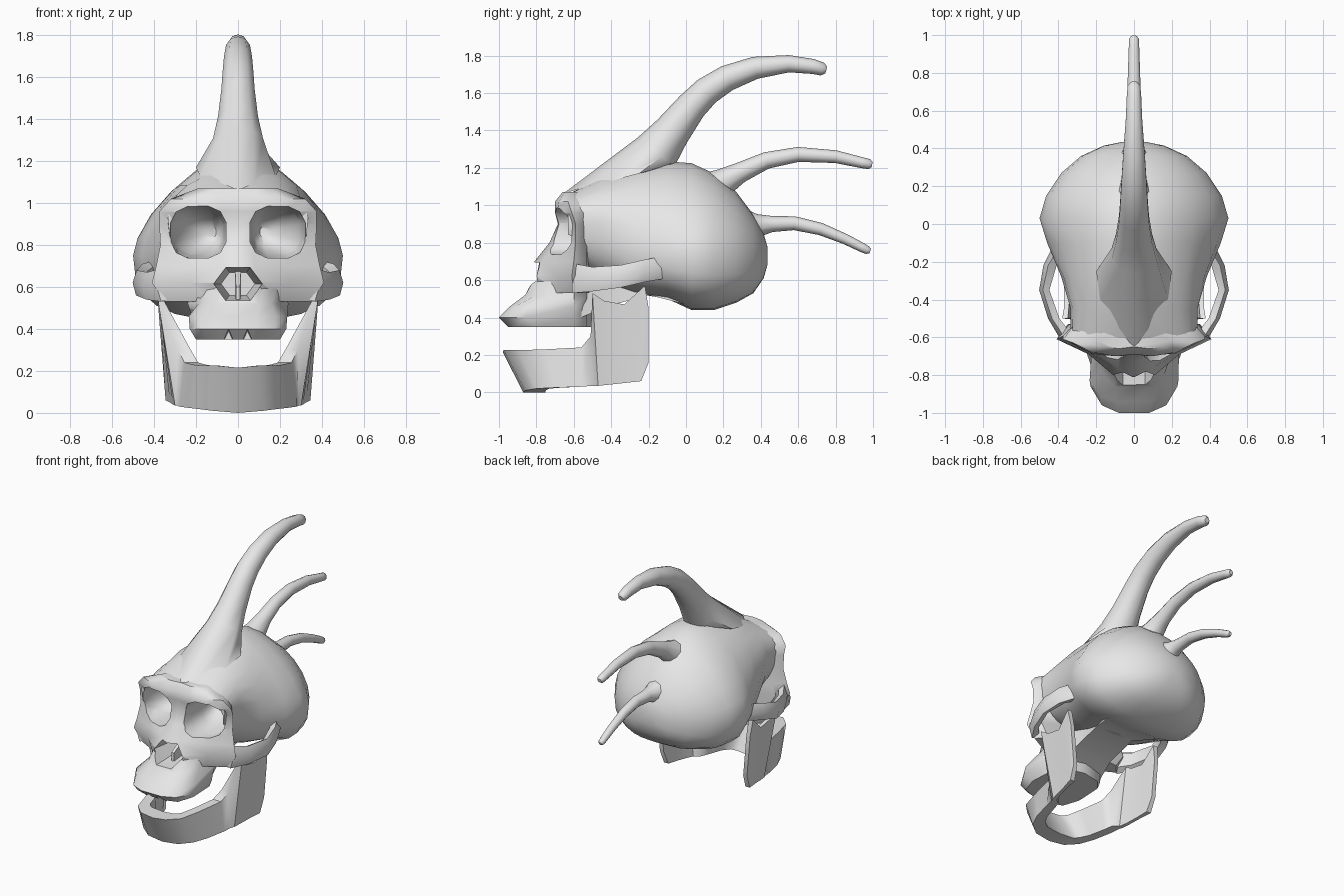
import bpy
import bmesh
from math import cos, sin, pi
from mathutils import Vector

start_cube = bpy.data.objects.get("Cube")
if start_cube:
    bpy.data.objects.remove(start_cube, do_unlink=True)

BONE = (0.8, 0.8, 0.8, 1.0)
bone = bpy.data.materials.new("bone grey")
bone.use_nodes = True
bone.diffuse_color = BONE
bone.node_tree.nodes["Principled BSDF"].inputs["Base Color"].default_value = BONE
parts = []


def loft(name, rings, keep=True):
    """Closed skin through rings that all have the same number of points."""
    bm = bmesh.new()
    loops = [[bm.verts.new(point) for point in ring] for ring in rings]
    for low, high in zip(loops, loops[1:]):
        for i in range(len(low)):
            j = (i + 1) % len(low)
            bm.faces.new((low[i], low[j], high[j], high[i]))
    bm.faces.new(loops[0])
    bm.faces.new(loops[-1])
    bmesh.ops.recalc_face_normals(bm, faces=bm.faces)
    mesh = bpy.data.meshes.new(name)
    bm.to_mesh(mesh)
    bm.free()
    obj = bpy.data.objects.new(name, mesh)
    bpy.context.collection.objects.link(obj)
    mesh.materials.append(bone)
    if keep:
        parts.append(obj)
    else:
        obj.hide_render = True
    return obj


def flip(points):
    return [(-x, y, z) for x, y, z in points]


def mirrored_ring(half):
    """Complete a half outline whose first and last points lie on the midline."""
    return half + flip(half[1:-1])[::-1]


def cut(target, cutters):
    bpy.context.view_layer.objects.active = target
    for cutter in cutters:
        mod = target.modifiers.new("cut", "BOOLEAN")
        mod.operation = "DIFFERENCE"
        mod.solver = "EXACT"
        mod.object = cutter
        bpy.ops.object.modifier_apply(modifier=mod.name)


# Cranium: cross-sections from brow to back of head, narrower above the temples
def head_ring(y, bottom, top, width, wide_z, roundness, sides=24):
    ring = []
    for i in range(sides):
        a = 2 * pi * i / sides
        c, s = cos(a), sin(a)
        power = 2 / roundness if s > 0 else 2 / 2.7
        rise = (top - wide_z) if s > 0 else (bottom - wide_z)
        x = width * abs(c) ** power * (1 if c > 0 else -1)
        ring.append((x, y, wide_z + rise * abs(s) ** power))
    return ring


cranium = loft("cranium", [head_ring(*row) for row in (
    (-.63, .72, 1.06, .335, .93, 2.2),
    (-.45, .58, 1.15, .335, .92, 2.1),
    (-.28, .53, 1.205, .385, .78, 2.1),
    (-.1, .5, 1.235, .46, .75, 1.65),
    (.03, .44, 1.225, .5, .75, 1.55),
    (.15, .44, 1.17, .465, .74, 1.65),
    (.27, .48, 1.07, .385, .72, 1.8),
    (.36, .53, .95, .28, .72, 2),
    (.415, .61, .85, .16, .72, 2),
    (.435, .68, .78, .06, .72, 2))])


# Face: horizontal outlines from cheeks to brow
def face_ring(z, middle, *outline):
    side_x = outline[-1][0]
    half = [(0, middle, z)] + [(x, y, z) for x, y in outline]
    return mirrored_ring(half + [(side_x - .06, -.53, z), (0, -.5, z)])


face = loft("face", [face_ring(*row) for row in (
    (.53, -.80, (.12, -.78), (.22, -.67), (.35, -.60)),
    (.62, -.83, (.11, -.80), (.24, -.69), (.41, -.61)),
    (.70, -.81, (.08, -.77), (.22, -.69), (.39, -.60)),
    (.80, -.73, (.05, -.71), (.20, -.66), (.37, -.59)),
    (.90, -.685, (.05, -.68), (.20, -.66), (.375, -.59)),
    (.96, -.69, (.08, -.70), (.22, -.69), (.375, -.61)),
    (1.02, -.69, (.10, -.70), (.22, -.68), (.32, -.63)),
    (1.07, -.65, (.08, -.66), (.15, -.65), (.19, -.62)))])


# Upper jaw
upper_jaw = loft("upper_jaw", [face_ring(*row) for row in (
    (.35, -.95, (.07, -.95), (.16, -.92), (.20, -.80), (.19, -.6)),
    (.40, -1.0, (.08, -1.0), (.17, -.96), (.23, -.86), (.21, -.6)),
    (.46, -.94, (.09, -.94), (.18, -.91), (.235, -.83), (.22, -.6)),
    (.52, -.86, (.10, -.86), (.16, -.80), (.19, -.72), (.24, -.6)),
    (.64, -.80, (.08, -.79), (.14, -.73), (.20, -.68), (.22, -.6)))])


# Eye sockets, nose opening and gaps between the front teeth
def funnel(name, steps, wide, high, sides, squareness=1):
    """Cutter running back along y; each step is x, y, z, scale."""
    outline = []
    for i in range(sides):
        a = 2 * pi * (i + .5) / sides
        s, c = sin(a), cos(a)
        outline.append((wide * s * abs(s) ** (squareness - 1),
                        high * c * abs(c) ** (squareness - 1)))
    return loft(name, [[(x + u * size, y, z + v * size) for u, v in outline]
                       for x, y, z, size in steps], keep=False)


cutters = []
for side in (-1, 1):
    cutters.append(funnel("socket_cutter", (
        (side * .19, -.9, .865, 1.05), (side * .19, -.62, .86, 1),
        (side * .18, -.5, .86, .85), (side * .15, -.4, .86, .55),
        (side * .13, -.36, .86, .2)), .135, .125, 12, .75))
    cutters.append(funnel("tooth_gap_cutter", (
        (side * .045, -1.1, .36, 1), (side * .045, -.9, .36, .6)), .04, -.05, 3))
cutters.append(funnel("nose_cutter", (
    (0, -.95, .615, 1.05), (0, -.78, .615, 1), (0, -.58, .615, .7)), .115, .09, 6))
for bone_part in (cranium, face, upper_jaw):
    cut(bone_part, cutters)
for cutter in cutters:
    bpy.data.objects.remove(cutter, do_unlink=True)


# Nasal septum and skull base
def slab(y, half_width, bottom, top):
    return [(-half_width, y, bottom), (half_width, y, bottom),
            (half_width, y, top), (-half_width, y, top)]


loft("nasal_septum", [slab(-.75, .01, .53, .6), slab(-.56, .015, .53, .7)])
loft("skull_base", [slab(-.56, .18, .4, .68), slab(-.42, .15, .46, .68),
                    slab(-.2, .15, .52, .7), slab(.0, .22, .47, .7)])


# Cheek arches
def arch_ring(x, y, z, tall, thick):
    return [(x - thick, y, z - tall * .7), (x + thick * .4, y, z - tall),
            (x + thick, y, z), (x + thick * .3, y, z + tall), (x - thick, y, z + tall * .7)]


arch = [arch_ring(*row) for row in (
    (.35, -.61, .61, .08, .04),
    (.425, -.5, .605, .065, .03),
    (.475, -.35, .62, .06, .027),
    (.445, -.22, .65, .06, .035),
    (.37, -.1, .67, .06, .05))]
loft("left_cheek_arch", arch)
loft("right_cheek_arch", [flip(ring) for ring in arch])


# Lower jaw: upright sections from chin to hinge
def jaw_section(top, bottom, inset):
    top, bottom = Vector(top), Vector(bottom)
    shift = Vector((inset[0], inset[1], 0))
    return [tuple(p) for p in (bottom, top, top + shift, bottom + shift)]


half_jaw = [jaw_section(*row) for row in (
    ((.1, -.975, .225), (.12, -.86, .01), (-.01, .11)),
    ((.175, -.9, .225), (.2, -.8, .02), (-.05, .07)),
    ((.215, -.75, .23), (.245, -.7, .025), (-.06, .03)),
    ((.255, -.56, .24), (.28, -.56, .03), (-.065, 0)),
    ((.285, -.51, .3), (.29, -.5, .035), (-.06, 0)),
    ((.38, -.5, .53), (.3, -.47, .035), (-.03, 0)),
    ((.37, -.44, .49), (.31, -.42, .04), (-.025, 0)),
    ((.37, -.33, .47), (.325, -.33, .05), (-.025, 0)),
    ((.385, -.22, .57), (.345, -.24, .06), (-.035, 0)),
    ((.375, -.2, .45), (.35, -.2, .16), (-.03, 0)))]
chin = jaw_section((0, -.98, .215), (0, -.87, 0), (0, .12))
loft("lower_jaw", [flip(s) for s in half_jaw[::-1]] + [chin] + half_jaw)


# Horns: tapered tubes that bend backwards along the midline
def horn(name, path, base=None, sides=10):
    centres = [Vector((0, y, z)) for y, z, radius in path]
    rings = [base] if base else []
    for i, (centre, row) in enumerate(zip(centres, path)):
        ahead = centres[min(i + 1, len(path) - 1)]
        behind = centres[max(i - 1, 0)]
        along = (ahead - behind).normalized()
        up = Vector((0, -along.z, along.y))
        ring = []
        for k in range(sides):
            a = 2 * pi * k / sides
            ring.append(tuple(centre + row[2] * (up * cos(a) + Vector((sin(a), 0, 0)))))
        rings.append(ring)
    loft(name, rings)


forehead_plate = mirrored_ring([
    (0, -.66, 1.06), (.08, -.55, 1.095), (.18, -.4, 1.13),
    (.2, -.25, 1.17), (.1, -.14, 1.2), (0, -.1, 1.21)])
horn("forehead_horn", (
    (-.16, 1.285, .125), (-.075, 1.395, .1), (.03, 1.53, .083), (.11, 1.61, .077),
    (.22, 1.68, .07), (.37, 1.735, .06), (.55, 1.757, .046), (.68, 1.742, .04),
    (.73, 1.728, .035), (.75, 1.722, .018)), forehead_plate)
horn("crown_horn", (
    (.13, 1.07, .12), (.2, 1.125, .075), (.29, 1.175, .055), (.43, 1.24, .045),
    (.6, 1.272, .04), (.8, 1.26, .034), (.94, 1.228, .029), (.98, 1.22, .027),
    (.995, 1.217, .014)))
horn("nape_horn", (
    (.32, .88, .11), (.39, .893, .06), (.46, .9, .043), (.58, .904, .037),
    (.72, .873, .033), (.85, .82, .028), (.94, .775, .025), (.97, .76, .022),
    (.985, .755, .012)))

# Smooth shading with crisp edges
bpy.ops.object.select_all(action="DESELECT")
for part in parts:
    part.select_set(True)
bpy.context.view_layer.objects.active = cranium
bpy.ops.object.shade_smooth_by_angle(angle=pi / 4)
